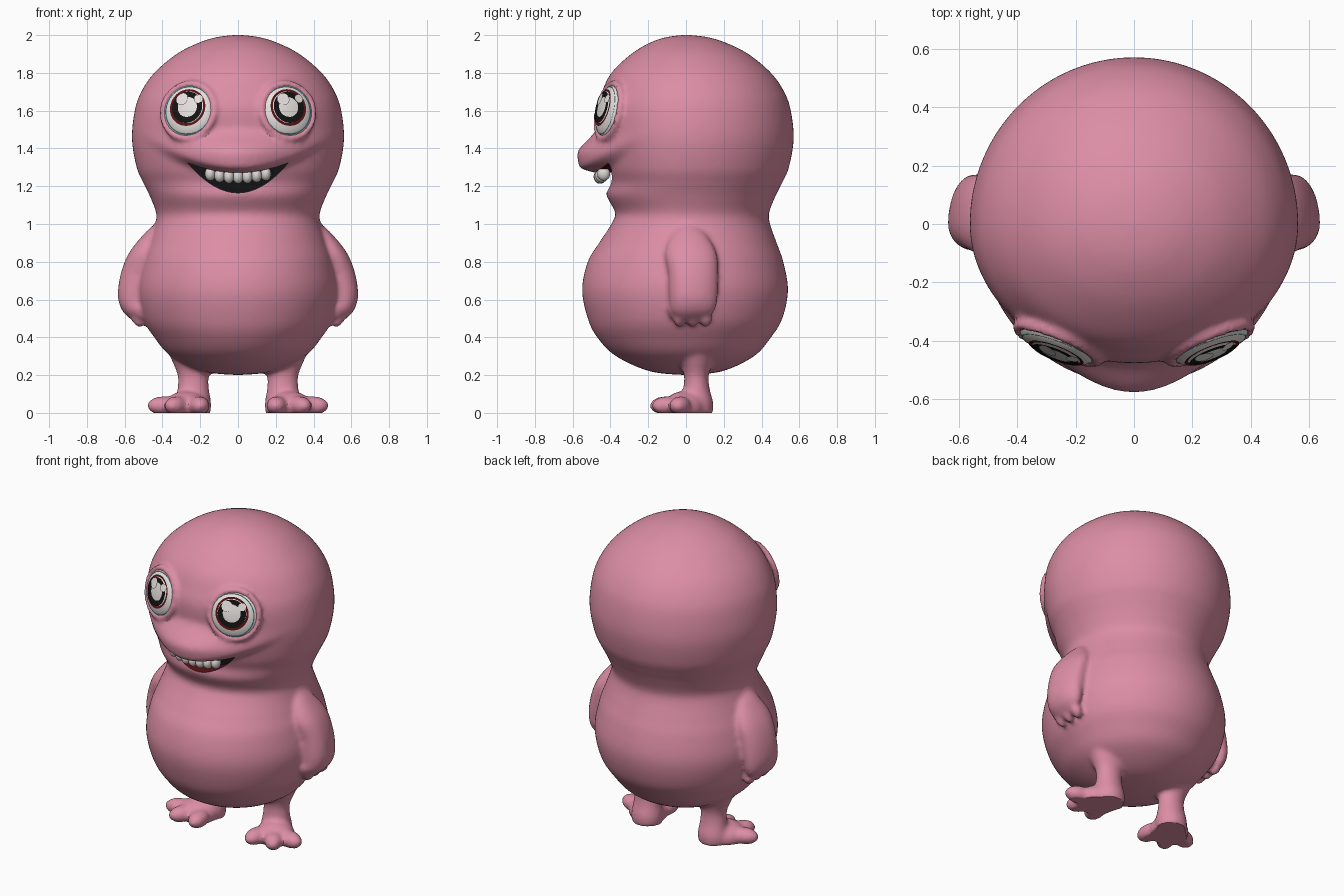
import bpy, bmesh, math
from mathutils import Vector, Matrix

cube = bpy.data.objects.get("Cube")
if cube:
    bpy.data.objects.remove(cube, do_unlink=True)


def material(name, color):
    m = bpy.data.materials.new(name)
    m.use_nodes = True
    m.diffuse_color = (*color, 1)
    bsdf = next(n for n in m.node_tree.nodes if n.type == 'BSDF_PRINCIPLED')
    bsdf.inputs["Base Color"].default_value = (*color, 1)
    return m


PINK = material("pink skin", (.72, .27, .38))
BLACK = material("black", (.006, .006, .006))
RED = material("dark red", (.10, .006, .008))
TEAL = material("teal", (.02, .26, .31))
WHITE = material("eye white", (.82, .78, .76))
IVORY = material("tooth ivory", (.72, .68, .66))


def to_object(name, bm, *mats):
    bmesh.ops.recalc_face_normals(bm, faces=bm.faces)
    mesh = bpy.data.meshes.new(name)
    bm.to_mesh(mesh)
    bm.free()
    for m in mats:
        mesh.materials.append(m)
    ob = bpy.data.objects.new(name, mesh)
    bpy.context.collection.objects.link(ob)
    return ob


def activate(ob):
    bpy.ops.object.select_all(action='DESELECT')
    ob.select_set(True)
    bpy.context.view_layer.objects.active = ob


def smooth(ob, degrees=40):
    activate(ob)
    bpy.ops.object.shade_smooth_by_angle(angle=math.radians(degrees))


def apply_modifier(ob, kind, **settings):
    activate(ob)
    mod = ob.modifiers.new(kind.title(), kind)
    for key, value in settings.items():
        setattr(mod, key, value)
    bpy.ops.object.modifier_apply(modifier=mod.name)


def spline(points, steps):
    """Catmull-Rom interpolation through tuples."""
    pts = [Vector(p) for p in points]
    pts = [pts[0], *pts, pts[-1]]
    out = []
    for a, b, c, d in zip(pts, pts[1:], pts[2:], pts[3:]):
        for i in range(steps):
            t = i / steps
            out.append(.5 * (2 * b + (c - a) * t + (2 * a - 5 * b + 4 * c - d) * t ** 2
                             + (3 * b - a - 3 * c + d) * t ** 3))
    return out + [pts[-1]]


def loft(bm, sections, steps=6, sides=32):
    """Skin level sections: centre x, y, z, half width, front depth, back depth."""
    rings = []
    for cx, cy, z, half, front, back in spline(sections, steps):
        ring = []
        for i in range(sides):
            a = math.tau * i / sides
            depth = front if math.sin(a) < 0 else back
            ring.append(bm.verts.new((cx + max(half, .004) * math.cos(a),
                                      cy + max(depth, .004) * math.sin(a), z)))
        rings.append(ring)
    for r, s in zip(rings, rings[1:]):
        for i in range(sides):
            j = (i + 1) % sides
            bm.faces.new((r[i], r[j], s[j], s[i]))
    bm.faces.new(rings[0])
    bm.faces.new(rings[-1])
    return [v for ring in rings for v in ring]


def ellipsoid(bm, center, radii, turn=0, tilt=0):
    m = (Matrix.Translation(center) @ Matrix.Rotation(turn, 4, 'Z')
         @ Matrix.Rotation(tilt, 4, 'Y') @ Matrix.Diagonal((*radii, 1)))
    bmesh.ops.create_uvsphere(bm, u_segments=24, v_segments=16, radius=1, matrix=m)


def step(lo, hi, v):
    t = min(max((v - lo) / (hi - lo), 0), 1)
    return t * t * (3 - 2 * t)


# Head and belly: height, front depth, back depth
profile = [(.2, 0, 0), (.22, .19, .19), (.3, .37, .36), (.4, .47, .45), (.5, .52, .51),
           (.65, .55, .54), (.8, .52, .515), (.9, .46, .48), (1, .395, .445),
           (1.06, .375, .44), (1.15, .42, .475), (1.22, .415, .51), (1.3, .44, .545),
           (1.45, .465, .57), (1.6, .475, .555), (1.7, .445, .52), (1.8, .395, .45),
           (1.9, .29, .33), (1.96, .19, .21), (1.99, .1, .11), (2.002, 0, 0)]
skin = bmesh.new()
for v in loft(skin, [(0, 0, z, .985 * b, f, b) for z, f, b in profile], 8, 96):
    if v.co.y < 0:  # overhanging upper lip
        x, z = v.co.x, v.co.z
        v.co.y -= (.125 * math.exp(-(x / .33) ** 2) * step(1.25, 1.3, z - .75 * x * x)
                   * (1 - step(1.36, 1.52, z)))

eye_frames = {}
for s in (-1, 1):
    # Arm and fingers
    loft(skin, [(s * x, 0, z, h, f, b) for x, z, h, f, b in (
        (.43, 1, .01, .02, .03), (.45, .95, .045, .07, .10), (.495, .85, .08, .11, .16),
        (.53, .74, .09, .095, .17), (.55, .62, .086, .09, .168),
        (.55, .54, .062, .08, .15), (.54, .49, .02, .04, .08))])
    for y in (-.035, .035, .105):
        ellipsoid(skin, (s * .53, y, .5), (.034, .032, .05), 0, s * .5)
    ellipsoid(skin, (s * .525, -.07, .55), (.035, .028, .05), 0, s * .4)
    # Leg, instep and toes
    loft(skin, [(s * .237, .055, z, h, d, d) for z, h, d in (
        (.36, .15, .14), (.27, .11, .09), (.2, .083, .066), (.13, .083, .07),
        (.05, .095, .09), (-.01, .09, .085))])
    ellipsoid(skin, (s * .275, -.01, .03), (.12, .11, .085))
    for x, y, turn in ((.395, -.03, -.3), (.325, -.1, -1.05), (.205, -.105, -1.65)):
        ellipsoid(skin, (s * x, y, .038), (.088, .055, .05), turn if s > 0 else math.pi - turn)
    # Eyelid rim
    normal = Vector((s * .38, -.9, .2)).normalized()
    side = Vector((0, 0, 1)).cross(normal).normalized()
    frame = Matrix((side, normal.cross(side), normal)).transposed().to_4x4()
    frame = Matrix.Translation((s * .26, -.405, 1.597)) @ frame
    eye_frames[s] = frame
    ring = [[skin.verts.new(frame @ Vector((
        (.147 + .02 * math.cos(b)) * math.cos(a), (.147 + .02 * math.cos(b)) * math.sin(a),
        .02 * math.sin(b) + .004))) for b in (math.tau * j / 10 for j in range(10))]
        for a in (math.tau * i / 48 for i in range(48))]
    for i in range(48):
        for j in range(10):
            k, n = (i + 1) % 48, (j + 1) % 10
            skin.faces.new((ring[i][j], ring[k][j], ring[k][n], ring[i][n]))

body = to_object("body", skin)
apply_modifier(body, 'REMESH', mode='VOXEL', voxel_size=.0135)
apply_modifier(body, 'SMOOTH', factor=.5, iterations=5)
for v in body.data.vertices:
    v.co.z = max(v.co.z, 0)
body.data.materials.clear()
for m in (PINK, BLACK, RED):
    body.data.materials.append(m)

# Smiling mouth, cut as a crescent with red walls and a black back
bm = bmesh.new()
xs = [.265 * i / 16 for i in range(-16, 17)]
outline = [(x, 1.165 + 2.25 * x * x) for x in xs]
outline += [(x, 1.272 + .73 * x * x) for x in reversed(xs[1:-1])]
face = bm.faces.new([bm.verts.new((x, -.3, z)) for x, z in outline])
walls = bmesh.ops.extrude_face_region(bm, geom=[face])["geom"]
bmesh.ops.translate(bm, vec=(0, -.5, 0),
                    verts=[g for g in walls if isinstance(g, bmesh.types.BMVert)])
for f in bm.faces:
    f.normal_update()
    f.material_index = 1 if abs(f.normal.y) > .9 else 2
cutter = to_object("mouth_cutter", bm, PINK, BLACK, RED)
cutter.hide_render = True
apply_modifier(body, 'BOOLEAN', operation='DIFFERENCE', solver='EXACT', object=cutter)
bpy.data.objects.remove(cutter, do_unlink=True)
smooth(body)

# Upper teeth along the lip
bm = bmesh.new()
for i in range(-3, 4):
    x = i * .049
    ellipsoid(bm, (x, -.455 + .9 * x * x, 1.25 + .73 * x * x), (.028, .034, .037))
smooth(to_object("upper_teeth", bm, IVORY), 60)

# Eyes: a domed ball with thin curved discs for the painted rings
EYE_R, EYE_D = .142, .05


def eye_disc(name, frame, cx, cy, radius, lift, mat):
    bm = bmesh.new()
    bmesh.ops.create_circle(bm, cap_ends=True, segments=40, radius=radius)
    bmesh.ops.inset_region(bm, faces=bm.faces, thickness=radius * .2)
    for _ in range(3):
        cap = max(bm.faces, key=lambda f: len(f.verts))
        bmesh.ops.inset_region(bm, faces=[cap], thickness=radius * .2)
    for v in bm.verts:
        x, y = v.co.x + cx, v.co.y + cy
        v.co = (x, y, EYE_D * math.sqrt(max(0, 1 - (x * x + y * y) / EYE_R ** 2)) + lift)
    bm.transform(frame)
    ob = to_object(name, bm, mat)
    out = frame.to_3x3().col[2]
    if sum((p.normal.dot(out) for p in ob.data.polygons)) < 0:
        ob.data.flip_normals()
    smooth(ob, 60)


for s, label in ((-1, "right"), (1, "left")):
    frame = eye_frames[s]
    bm = bmesh.new()
    ellipsoid(bm, (0, 0, 0), (EYE_R, EYE_R, EYE_D))
    bm.transform(frame)
    smooth(to_object(label + "_eyeball", bm, WHITE), 60)
    inward = -s * .008
    eye_disc(label + "_iris", frame, inward, 0, .13, .002, TEAL)
    eye_disc(label + "_iris_ring", frame, inward, .012, .1, .004, RED)
    eye_disc(label + "_pupil", frame, inward, .012, .085, .006, BLACK)
    eye_disc(label + "_large_glint", frame, inward - .03, .055, .033, .008, WHITE)
    eye_disc(label + "_small_glint", frame, inward + .06, .058, .023, .008, WHITE)
